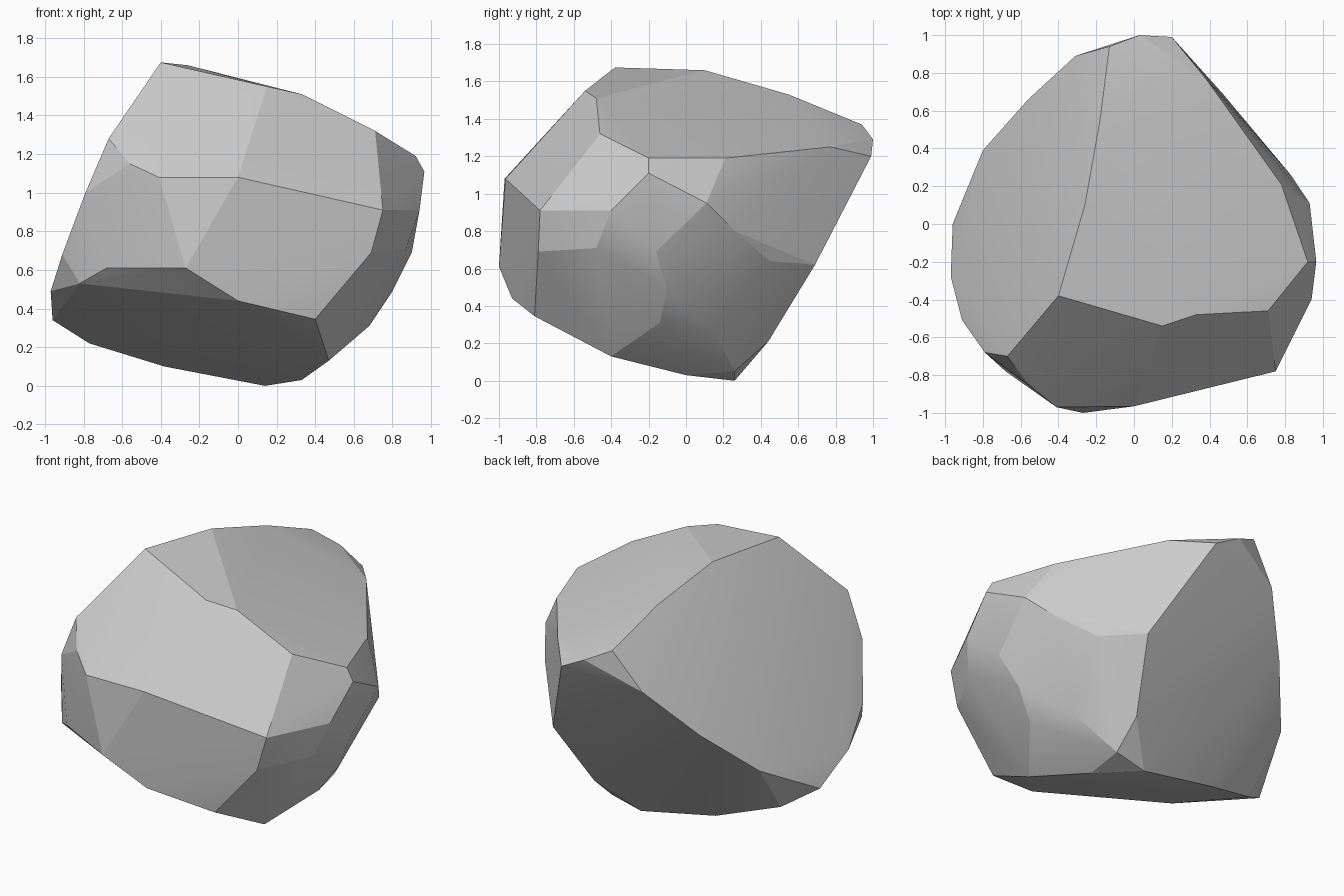
import bpy, bmesh, math

# Key corners of the boulder, grouped by the facet edges they follow
crown = [(-.40, -.38, 1.675), (.15, -.54, 1.55), (.33, -.48, 1.51), (.71, -.46, 1.32),
         (.92, -.20, 1.19), (.67, .31, 1.22), (.38, .77, 1.25), (.20, .99, 1.20),
         (.03, 1.0, 1.29), (-.13, .94, 1.37), (-.18, .55, 1.53), (-.26, .10, 1.66)]
left_rim = [(-.31, .89, 1.13), (-.56, .66, .83), (-.80, .39, .56), (-.96, 0, .34),
            (-.97, -.28, .49), (-.91, -.51, .68), (-.79, -.68, 1.0), (-.67, -.70, 1.28)]
front = [(-.56, -.85, 1.15), (-.41, -.97, 1.08), (0, -.965, 1.08), (-.27, -1.0, .61),
         (.33, -.87, 1.03), (.75, -.78, .91), (-.82, -.63, .53), (-.68, -.78, .61),
         (0, -.93, .44), (.40, -.81, .345)]
right = [(.69, -.79, .69), (.94, -.40, .91), (.965, -.20, 1.11), (.93, .11, .95),
         (.78, .21, 1.19), (.87, -.48, .71), (.90, -.16, .69), (.83, .26, .80),
         (.65, .45, .64), (.47, .69, .62), (.80, -.10, .49), (.68, -.14, .31),
         (.59, .14, .28)]
base = [(.47, -.40, .13), (.33, 0, .03), (.14, .26, 0), (.35, .26, .05),
        (.35, .44, .21), (-.77, .13, .22), (-.38, .24, .10)]

# Wrap the corners in a convex skin
bm = bmesh.new()
for p in crown + left_rim + front + right + base:
    bm.verts.new(p)
hull = bmesh.ops.convex_hull(bm, input=bm.verts[:])
loose = {g for g in hull["geom_interior"] + hull["geom_unused"]
         if isinstance(g, bmesh.types.BMVert)}
bmesh.ops.delete(bm, geom=list(loose), context="VERTS")

# Merge nearly flat neighbours into broad facets
bmesh.ops.dissolve_limit(bm, angle_limit=math.radians(3), verts=bm.verts[:], edges=bm.edges[:])
bmesh.ops.recalc_face_normals(bm, faces=bm.faces[:])
mesh = bpy.data.meshes.new("boulder")
bm.to_mesh(mesh)
bm.free()

boulder = bpy.data.objects.new("boulder", mesh)
bpy.context.collection.objects.link(boulder)

# Soft shading inside facets, crisp edges between them
bpy.context.view_layer.objects.active = boulder
boulder.select_set(True)
bpy.ops.object.shade_smooth_by_angle(angle=math.radians(12))
